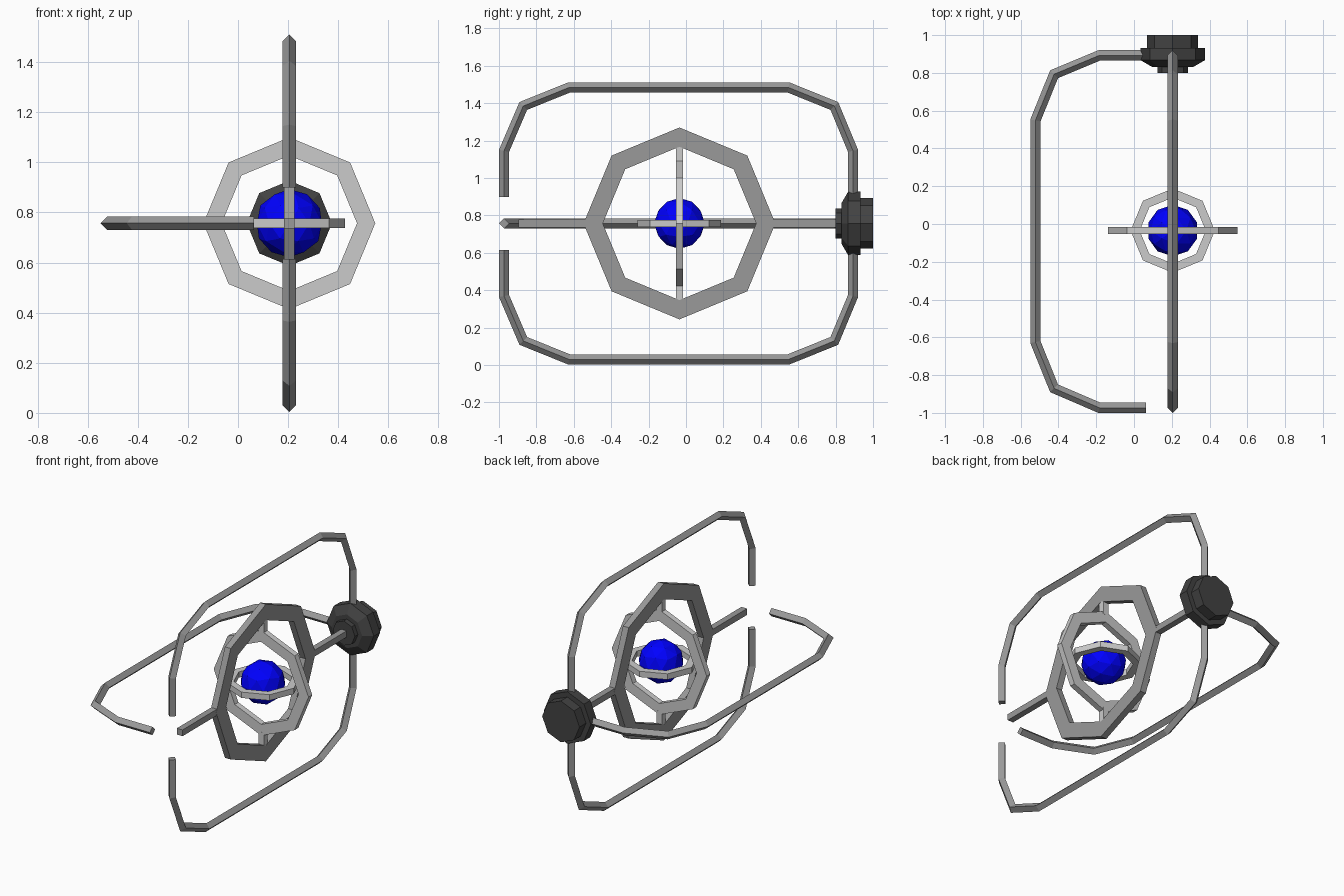
import bpy, bmesh, math
from mathutils import Vector, Matrix

if "Cube" in bpy.data.objects:
    bpy.data.objects.remove(bpy.data.objects["Cube"])

C = Vector((0.205, -0.035, 0.757))   # common centre of all rings


def material(name, r, g, b):
    m = bpy.data.materials.new(name)
    m.diffuse_color = (r, g, b, 1)
    m.use_nodes = True
    m.node_tree.nodes["Principled BSDF"].inputs["Base Color"].default_value = m.diffuse_color
    return m


BLUE = material("blue", 0.0, 0.0, 1.0)
DARK = material("dark_grey", 0.32, 0.32, 0.32)
BLACK = material("charcoal", 0.055, 0.055, 0.055)


def finish(name, bm, matrix, mat=None):
    bm.transform(matrix)
    bmesh.ops.recalc_face_normals(bm, faces=bm.faces)
    me = bpy.data.meshes.new(name)
    bm.to_mesh(me)
    bm.free()
    if mat:
        me.materials.append(mat)
    ob = bpy.data.objects.new(name, me)
    bpy.context.collection.objects.link(ob)
    return ob


def loft(bm, loops, closed=False):
    """Skin a list of point loops; cap the ends unless closed."""
    rows = [[bm.verts.new(p) for p in lp] for lp in loops]
    n = len(rows[0])
    pairs = list(zip(rows, rows[1:])) + ([(rows[-1], rows[0])] if closed else [])
    for a, b in pairs:
        for i in range(n):
            j = (i + 1) % n
            bm.faces.new((a[i], a[j], b[j], b[i]))
    if not closed:
        bm.faces.new(rows[0])
        bm.faces.new(rows[-1])


def circle(y, r, n=8):
    return [Vector((r * math.cos(2 * math.pi * i / n), y, r * math.sin(2 * math.pi * i / n)))
            for i in range(n)]


def diamond_sweep(name, path, w, matrix, mat):
    """Diamond bar along a path in the local YZ plane with mitred corners."""
    pts = [Vector((0, y, z)) for y, z in path]
    side = Vector((1, 0, 0))
    loops = []
    for i, p in enumerate(pts):
        d0 = (p - pts[i - 1]).normalized() if i else (pts[1] - p).normalized()
        d1 = (pts[i + 1] - p).normalized() if i < len(pts) - 1 else d0
        t = (d0 + d1).normalized()
        nrm = side.cross(t) * (w / t.dot(d0))
        loops.append([p + nrm, p + side * w, p - nrm, p - side * w])
    bm = bmesh.new()
    loft(bm, loops)
    return finish(name, bm, matrix, mat)


def ring(name, ro, ri, t, matrix, mat=None):
    """Flat octagonal ring whose axis is local Y."""
    bm = bmesh.new()
    loft(bm, [circle(-t / 2, ro), circle(t / 2, ro), circle(t / 2, ri), circle(-t / 2, ri)],
         closed=True)
    return finish(name, bm, matrix, mat)


def box(name, size, offset, mat=None):
    """Box placed relative to the common centre."""
    bm = bmesh.new()
    bmesh.ops.create_cube(bm, size=1)
    return finish(name, bm, Matrix.Translation(C + Vector(offset)) @ Matrix.Diagonal((*size, 1)), mat)


at_centre = Matrix.Translation(C)

# Three outer cage arms: up, left and down around the Y axis
arm = [(-0.938, 0.142), (-0.938, 0.388), (-0.835, 0.628), (-0.59, 0.727),
       (0.583, 0.727), (0.828, 0.628), (0.928, 0.388), (0.928, 0.10)]
for name, ang in (("upper_arm", 0), ("left_arm", -90), ("lower_arm", 180)):
    diamond_sweep(name, arm, 0.027, at_centre @ Matrix.Rotation(math.radians(ang), 4, 'Y'), DARK)

# Nested gimbal rings
ring("outer_ring", 0.513, 0.41, 0.042, at_centre @ Matrix.Rotation(math.pi / 2, 4, 'Z'), DARK)
ring("middle_ring", 0.343, 0.27, 0.038, at_centre)
ring("inner_ring", 0.223, 0.175, 0.038, at_centre @ Matrix.Rotation(math.pi / 2, 4, 'X'))

# Square axle rods joining the outer ring to the hub and the front
box("front_axle", (0.041, 0.38, 0.041), (0, -0.67, 0), DARK)
box("rear_axle", (0.041, 0.40, 0.041), (0, 0.68, 0), DARK)

# Vertical pivots between outer and middle rings
for name, s in (("top_pivot", 1), ("bottom_pivot", -1)):
    box(name, (0.039, 0.039, 0.10), (0, 0, s * 0.37))

# Stepped octagonal hub at the back
bm = bmesh.new()
profile = [(0.80, 0.08), (0.832, 0.08), (0.832, 0.11), (0.867, 0.17),
           (0.933, 0.17), (0.933, 0.135), (1.0, 0.135)]
loft(bm, [circle(y, r) for y, r in profile])
finish("rear_hub", bm, Matrix.Translation((C.x, 0, C.z)), BLACK)

# Blue core
bm = bmesh.new()
bmesh.ops.create_icosphere(bm, subdivisions=2, radius=0.136)
finish("core_sphere", bm, at_centre, BLUE)
